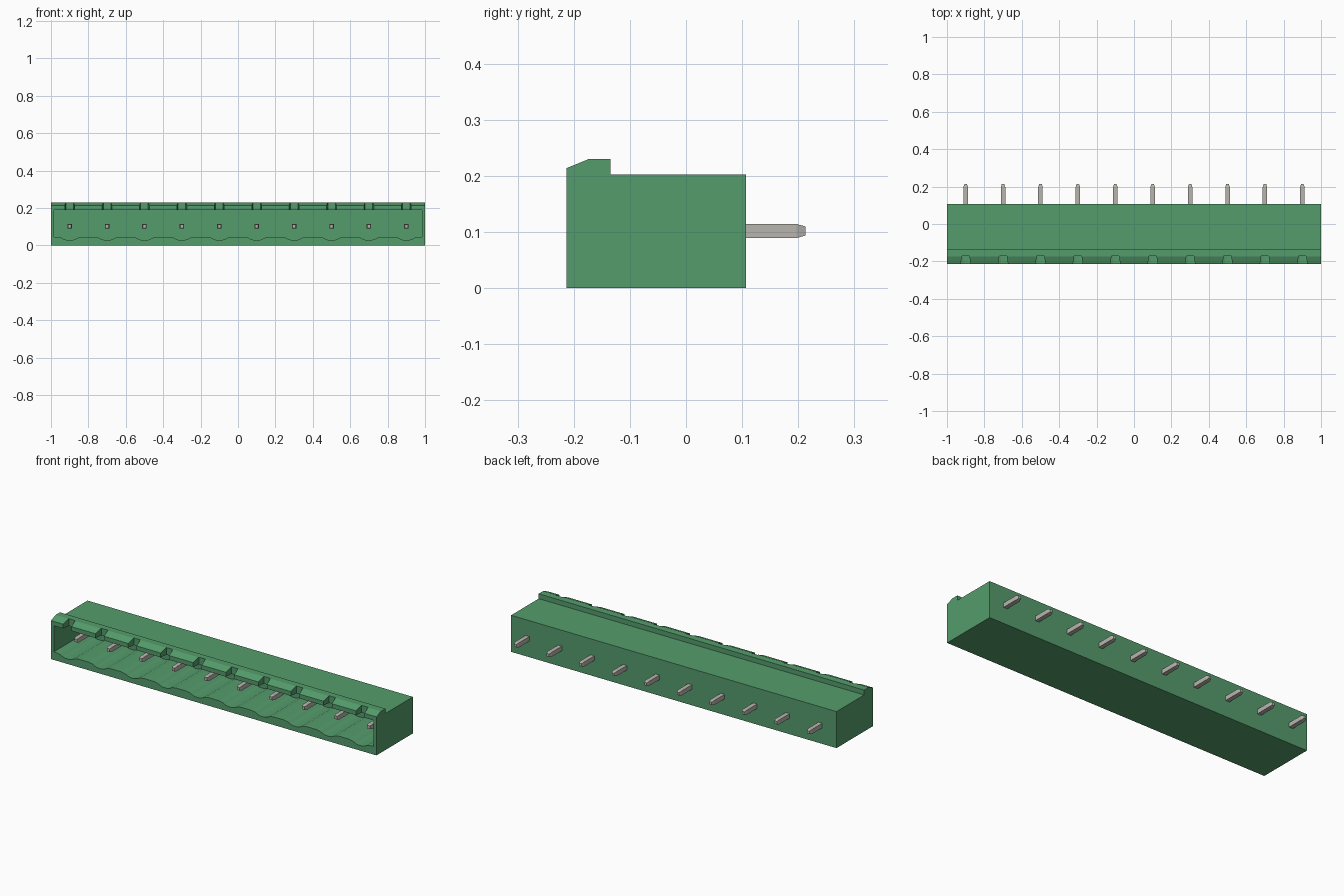
import bpy
import bmesh
from mathutils import Vector

if "Cube" in bpy.data.objects:
    bpy.data.objects.remove(bpy.data.objects["Cube"], do_unlink=True)


def material(name, rgb):
    mat = bpy.data.materials.new(name)
    mat.use_nodes = True
    mat.diffuse_color = (*rgb, 1)
    mat.node_tree.nodes["Principled BSDF"].inputs["Base Color"].default_value = (*rgb, 1)
    return mat


green = material("green plastic", (0.09, 0.335, 0.15))
metal = material("tinned metal", (0.48, 0.46, 0.42))


def add_object(name, bm, mat):
    bmesh.ops.recalc_face_normals(bm, faces=bm.faces)
    mesh = bpy.data.meshes.new(name)
    bm.to_mesh(mesh)
    bm.free()
    mesh.materials.append(mat)
    obj = bpy.data.objects.new(name, mesh)
    bpy.context.collection.objects.link(obj)
    return obj


def extrude(bm, points, offset):
    """Closed prism from a planar outline."""
    face = bm.faces.new([bm.verts.new(p) for p in points])
    result = bmesh.ops.extrude_face_region(bm, geom=[face], use_keep_orig=True)
    verts = [v for v in result["geom"] if isinstance(v, bmesh.types.BMVert)]
    bmesh.ops.translate(bm, verts=verts, vec=Vector(offset))


def cut(target, cutter):
    cutter.hide_render = True
    mod = target.modifiers.new("cut", 'BOOLEAN')
    mod.operation = 'DIFFERENCE'
    mod.solver = 'EXACT'
    mod.object = cutter
    bpy.context.view_layer.objects.active = target
    bpy.ops.object.modifier_apply(modifier=mod.name)
    bpy.data.objects.remove(cutter, do_unlink=True)


FRONT, BACK = -0.213, 0.107
pin_xs = [-0.9 + 0.2 * i for i in range(10)]

# Housing: side profile with the raised latch lip, run along x
profile = [(FRONT, 0), (BACK, 0), (BACK, 0.203), (-0.135, 0.203),
           (-0.135, 0.23), (-0.174, 0.23), (FRONT, 0.214)]
bm = bmesh.new()
extrude(bm, [(-1, y, z) for y, z in profile], (2, 0, 0))
housing = add_object("housing", bm, green)

# Front cavity with a shallow trough in its floor under every pin
trough = [(-0.07, 0), (-0.045, 0.004), (-0.03, 0.012), (-0.012, 0.017)]
trough += [(-x, d) for x, d in reversed(trough)]
floor = [(px + x, 0.045 - d) for px in pin_xs for x, d in trough]
outline = [(-0.983, 0.19), (-0.983, 0.045)] + floor + [(0.983, 0.045), (0.983, 0.19)]
bm = bmesh.new()
extrude(bm, [(x, -0.3, z) for x, z in outline], (0, 0.365, 0))
cut(housing, add_object("cavity_cutter", bm, green))

# Tapered notches through the lip, open to the cavity
bm = bmesh.new()
for px in pin_xs:
    notch = [(-0.03, -0.24), (0.03, -0.24), (0.02, -0.171), (-0.02, -0.171)]
    extrude(bm, [(px + x, y, 0.16) for x, y in notch], (0, 0, 0.1))
cut(housing, add_object("notch_cutter", bm, green))

# Square contact pins with tapered tips at both ends
for i, px in enumerate(pin_xs):
    bm = bmesh.new()
    rings = []
    for y, rx, rz in [(-0.14, 0.008, 0.009), (-0.125, 0.012, 0.0125),
                      (0.197, 0.012, 0.0125), (0.213, 0.007, 0.008)]:
        rings.append([bm.verts.new((px + sx * rx, y, 0.102 + sz * rz))
                      for sx, sz in [(-1, -1), (1, -1), (1, 1), (-1, 1)]])
    for a, b in zip(rings, rings[1:]):
        for k in range(4):
            n = (k + 1) % 4
            bm.faces.new((a[k], a[n], b[n], b[k]))
    bm.faces.new(rings[0])
    bm.faces.new(rings[-1])
    add_object(f"contact_pin_{i + 1}", bm, metal)
